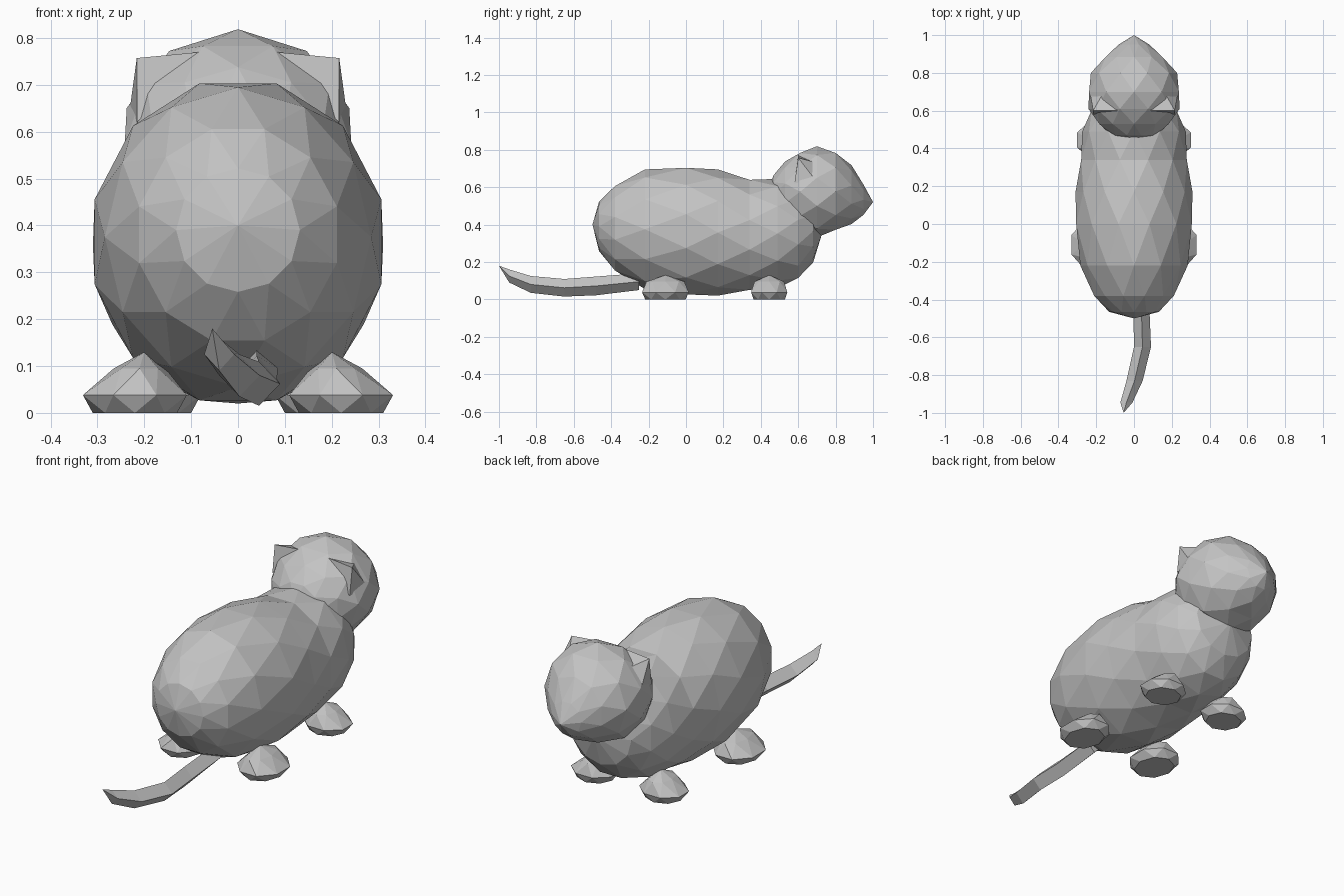
import bpy
import bmesh
import math
from mathutils import Vector

cube = bpy.data.objects.get("Cube")
if cube:
    bpy.data.objects.remove(cube, do_unlink=True)

grey = bpy.data.materials.new("plain grey")
grey.use_nodes = True
colour = (0.55, 0.55, 0.55, 1)
grey.diffuse_color = colour
grey.node_tree.nodes["Principled BSDF"].inputs["Base Color"].default_value = colour


def finish(bm, name):
    bmesh.ops.recalc_face_normals(bm, faces=bm.faces)
    mesh = bpy.data.meshes.new(name)
    bm.to_mesh(mesh)
    bm.free()
    mesh.materials.append(grey)
    obj = bpy.data.objects.new(name, mesh)
    bpy.context.collection.objects.link(obj)
    return obj


def loft(name, sections, sides, start=None, end=None, upright=True, stagger=True):
    """Join elliptical rings (centre, width radius, other radius) with flat facets."""
    bm = bmesh.new()
    rings = []
    for k, (centre, ru, rv) in enumerate(sections):
        shift = 0.5 * (k % 2) if stagger else 0
        ring = []
        for i in range(sides):
            a = math.tau * (i + shift) / sides
            u, v = ru * math.cos(a), rv * math.sin(a)
            offset = Vector((u, 0, v)) if upright else Vector((u, v, 0))
            ring.append(bm.verts.new(Vector(centre) + offset))
        rings.append(ring)
    for k, (a, b) in enumerate(zip(rings, rings[1:])):
        for i in range(sides):
            j = (i + 1) % sides
            if not stagger:
                bm.faces.new((a[i], a[j], b[j], b[i]))
            elif k % 2 == 0:
                bm.faces.new((a[i], a[j], b[i]))
                bm.faces.new((b[i], a[j], b[j]))
            else:
                bm.faces.new((a[i], a[j], b[j]))
                bm.faces.new((a[i], b[j], b[i]))
    for ring, tip in ((rings[0], start), (rings[-1], end)):
        if tip is None:
            bm.faces.new(ring)
        else:
            point = bm.verts.new(tip)
            for i in range(sides):
                bm.faces.new((ring[i], ring[(i + 1) % sides], point))
    return finish(bm, name)


def profile(rows):
    """Turn (y, top, bottom, half width) rows into rings."""
    return [((0, y, (t + b) / 2), w * 1.015, (t - b) / 2 * 1.015) for y, t, b, w in rows]


# Rounded body from rump to chest
body = [(-0.465, 0.52, 0.26, 0.13), (-0.38, 0.61, 0.15, 0.215),
        (-0.22, 0.69, 0.06, 0.28), (0, 0.71, 0.02, 0.312),
        (0.17, 0.69, 0.025, 0.305), (0.34, 0.645, 0.045, 0.285),
        (0.49, 0.64, 0.065, 0.27), (0.6, 0.61, 0.11, 0.23),
        (0.68, 0.53, 0.2, 0.17)]
loft("body", profile(body), 12, (0, -0.5, 0.4), (0, 0.73, 0.36))

# Head tapering to the nose
head = [(0.47, 0.67, 0.45, 0.12), (0.53, 0.735, 0.40, 0.19),
        (0.61, 0.79, 0.36, 0.238), (0.70, 0.815, 0.335, 0.246),
        (0.80, 0.79, 0.365, 0.225), (0.885, 0.715, 0.405, 0.155),
        (0.95, 0.615, 0.45, 0.08)]
loft("head", profile(head), 10, (0, 0.44, 0.6), (0, 1, 0.52))

for side, label in ((1, "left"), (-1, "right")):
    # Small pointed ear
    bm = bmesh.new()
    tip = bm.verts.new((side * 0.216, 0.6, 0.757))
    base = [bm.verts.new((side * x, y, z)) for x, y, z in
            ((0.08, 0.6, 0.77), (0.16, 0.70, 0.73), (0.232, 0.69, 0.64), (0.215, 0.58, 0.62))]
    for i in range(4):
        bm.faces.new((tip, base[i], base[(i + 1) % 4]))
    bm.faces.new(base)
    finish(bm, label + "_ear")

    # Flat sole, widest just above the ground, narrowing into the body
    for part, x, y, length in (("rear", 0.22, -0.11, 0.135), ("front", 0.19, 0.445, 0.105)):
        foot = [((side * x, y, 0), 0.09, length * 0.8),
                ((side * x, y, 0.038), 0.12, length),
                ((side * (x - 0.01), y, 0.095), 0.055, length * 0.75)]
        loft(f"{label}_{part}_foot", foot, 8, None, (side * (x - 0.02), y, 0.13), False)

# Curved tail with a diamond section
tail = [((0.04, -0.25, 0.095), 0.045, 0.045), ((0.04, -0.48, 0.072), 0.043, 0.05),
        ((0.045, -0.65, 0.062), 0.045, 0.047), ((0.003, -0.83, 0.08), 0.043, 0.045),
        ((-0.04, -0.945, 0.125), 0.032, 0.035)]
loft("tail", tail, 4, None, (-0.055, -1, 0.18), stagger=False)
